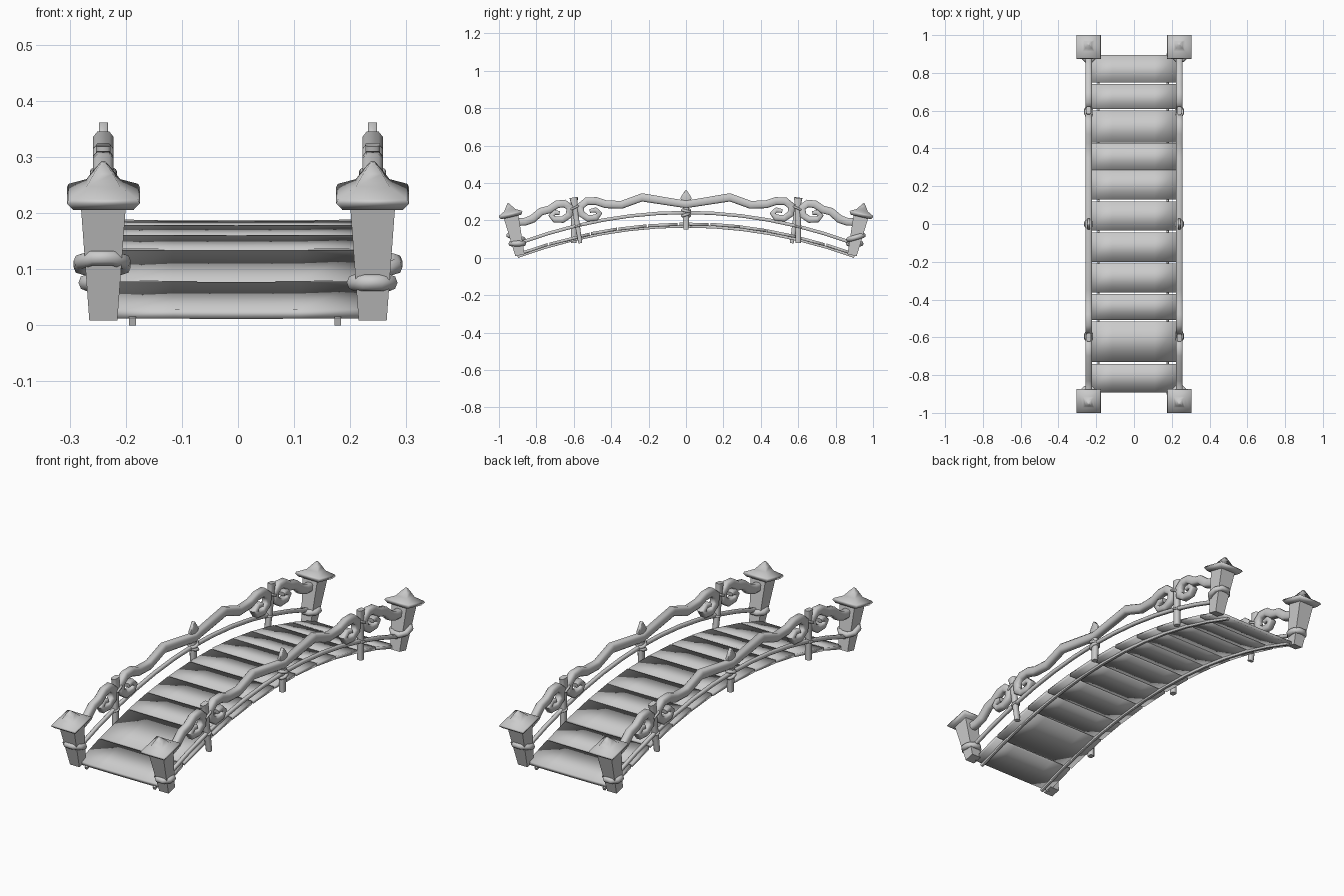
import bpy, bmesh, math, random
from mathutils import Vector, Matrix

if "Cube" in bpy.data.objects:
    bpy.data.objects.remove(bpy.data.objects["Cube"])

random.seed(4)
side_parts = []


def arc(y, top):
    return top - 0.2 * y * y


def loft(name, rings, closed=False, side=True):
    """Skin a list of equal-length vertex rings."""
    bm = bmesh.new()
    vs = [[bm.verts.new(p) for p in r] for r in rings]
    n, m = len(vs), len(vs[0])
    for i in range(n if closed else n - 1):
        a, b = vs[i], vs[(i + 1) % n]
        for j in range(m):
            k = (j + 1) % m
            bm.faces.new((a[j], a[k], b[k], b[j]))
    if not closed:
        bm.faces.new(vs[0][::-1])
        bm.faces.new(vs[-1])
    bmesh.ops.recalc_face_normals(bm, faces=bm.faces[:])
    me = bpy.data.meshes.new(name)
    bm.to_mesh(me)
    bm.free()
    ob = bpy.data.objects.new(name, me)
    bpy.context.collection.objects.link(ob)
    if side:
        side_parts.append(ob)
    return ob


def sweep(name, pts, x=0.24, hw=0.018, chamfer=0.6, side=True):
    """Chamfered bar along (y, z, half thickness) points in a plane of constant x."""
    c = chamfer
    sec = [(1, c), (c, 1), (-c, 1), (-1, c), (-1, -c), (-c, -1), (c, -1), (1, -c)]
    rings = []
    for i, (y, z, t) in enumerate(pts):
        a, b = pts[max(i - 1, 0)], pts[min(i + 1, len(pts) - 1)]
        d = Vector((b[0] - a[0], b[1] - a[1])).normalized()
        rings.append([(x + u * hw, y - d.y * v * t, z + d.x * v * t) for u, v in sec])
    return loft(name, rings, side=side)


def ring(name, centre, rx, ry, r, tilt_x=0):
    """Eight-sided rope ring."""
    m = Matrix.Translation(centre) @ Matrix.Rotation(math.radians(tilt_x), 4, 'X')
    rings = []
    for i in range(8):
        a = math.radians(45 * i + 22.5)
        row = []
        for j in range(8):
            b = math.radians(45 * j)
            row.append(m @ Vector(((rx + r * math.cos(b)) * math.cos(a),
                                   (ry + r * math.cos(b)) * math.sin(a), r * math.sin(b))))
        rings.append(row)
    return loft(name, rings, closed=True)


def square_stack(name, sections, m):
    """Square sections (z, half width) stacked along local z."""
    return loft(name, [[m @ Vector((sx * h, sy * h, z)) for sx, sy in
                        ((1, 1), (-1, 1), (-1, -1), (1, -1))] for z, h in sections])


# deck planks
edges = [(-0.893, -0.74), (-0.73, -0.515), (-0.508, -0.37), (-0.362, -0.21), (-0.2, -0.045),
         (-0.035, 0.12), (0.13, 0.285), (0.287, 0.43), (0.432, 0.6), (0.61, 0.74), (0.75, 0.895)]
for i, (y0, y1) in enumerate(edges):
    lift = random.uniform(-0.002, 0.002)
    rings = []
    for u in (-1, -0.5, 0, 0.5, 1):
        x = -0.003 + u * 0.226
        dz = lift - 0.001 * (1 - u * u)
        z0, z1 = arc(y0, 0.189) + dz, arc(y1, 0.189) + dz
        rings.append([(x, y0, z0), (x, y1, z1), (x, y1, z1 - 0.016), (x, y0, z0 - 0.016)])
    loft(f"plank_{i + 1}", rings, side=False)

# bearers under the deck
ys = [-0.9 + 0.15 * i for i in range(13)]
for name, x in (("left_bearer", -0.188), ("right_bearer", 0.178)):
    sweep(name, [(y, arc(y, 0.168), 0.007) for y in ys], x, 0.006, 0.95, side=False)

# thin lower rail
sweep("lower_rail", [(y * 0.985, arc(y, 0.242), 0.009) for y in ys], 0.242, 0.009)

# wavy handrail with a scroll at each end
half = [(0, 0.285, 0.02), (0.235, 0.323, 0.022), (0.345, 0.283, 0.021), (0.43, 0.286, 0.021),
        (0.48, 0.303, 0.021), (0.53, 0.303, 0.021), (0.565, 0.275, 0.021), (0.56, 0.235, 0.019),
        (0.525, 0.211, 0.018), (0.48, 0.215, 0.017), (0.463, 0.238, 0.016),
        (0.483, 0.256, 0.014), (0.515, 0.25, 0.01)]
sweep("handrail", [(-y, z, t) for y, z, t in half[:0:-1]] + half)

# short end scrolls joining the corner posts
scroll = [(0.91, 0.19, 0.02), (0.86, 0.193, 0.021), (0.82, 0.208, 0.022), (0.775, 0.247, 0.021),
          (0.73, 0.258, 0.021), (0.69, 0.286, 0.021), (0.65, 0.29, 0.021), (0.62, 0.268, 0.021),
          (0.625, 0.228, 0.019), (0.66, 0.204, 0.018), (0.703, 0.205, 0.017),
          (0.72, 0.225, 0.016), (0.702, 0.243, 0.014), (0.675, 0.239, 0.01)]
for s, end in ((-1, "front"), (1, "back")):
    sweep(f"{end}_scroll", [(s * y, z, t) for y, z, t in scroll])

    # leaning corner post with flared cap
    m = Matrix.Translation((0.24, s * 0.888, 0.014)) @ Matrix.Rotation(-s * 0.225, 4, 'X')
    square_stack(f"{end}_post", [(0, 0.025), (0.212, 0.04)], m)
    square_stack(f"{end}_post_cap", [(0.209, 0.054), (0.223, 0.065), (0.23, 0.062),
                                     (0.246, 0.03), (0.266, 0.017), (0.284, 0.004)], m)

# rope rings on the corner posts
ring("front_post_ring", (0.239, -0.902, 0.076), 0.034, 0.036, 0.015)
ring("back_post_ring", (0.242, 0.909, 0.109), 0.041, 0.044, 0.014, tilt_x=16)

# intermediate posts and their ties
sweep("front_baluster", [(-0.565, 0.078, 0.01), (-0.585, 0.2, 0.014),
                         (-0.597, 0.29, 0.016), (-0.602, 0.322, 0.021)], hw=0.013)
sweep("back_baluster", [(0.6, 0.078, 0.014), (0.6, 0.2, 0.014),
                        (0.598, 0.29, 0.018), (0.6, 0.32, 0.022)], hw=0.013)
ring("front_tie", (0.24, -0.595, 0.268), 0.02, 0.034, 0.006, tilt_x=25)
ring("back_tie", (0.24, 0.595, 0.265), 0.02, 0.034, 0.006, tilt_x=-25)
ring("front_rail_tie", (0.24, -0.578, 0.17), 0.016, 0.018, 0.005, tilt_x=15)
ring("back_rail_tie", (0.24, 0.6, 0.165), 0.016, 0.018, 0.005, tilt_x=-15)

# centre post, ropes and spear finial
sweep("centre_post", [(0, 0.152, 0.014), (0, 0.22, 0.017), (0, 0.285, 0.017)], hw=0.013)
ring("centre_rope_lower", (0.24, 0, 0.23), 0.018, 0.022, 0.008, tilt_x=18)
ring("centre_rope_upper", (0.24, 0, 0.25), 0.018, 0.022, 0.008, tilt_x=-14)
sweep("finial", [(0, 0.27, 0.014), (0, 0.3, 0.022), (0, 0.32, 0.03),
                 (0, 0.34, 0.018), (0, 0.361, 0.003)], hw=0.008, chamfer=0.8)

# soft shading: planks and caps fully smooth, hard corners kept elsewhere
for ob in bpy.data.objects:
    soft = "plank" in ob.name or "cap" in ob.name
    ob.data.polygons.foreach_set("use_smooth", [True] * len(ob.data.polygons))
    ob.select_set(not soft)
bpy.context.view_layer.objects.active = side_parts[0]
bpy.ops.object.shade_smooth_by_angle(angle=math.radians(60))

# opposite railing: the same parts turned half a revolution
for ob in side_parts:
    twin = ob.copy()
    twin.name = "left_" + ob.name
    ob.name = "right_" + ob.name
    twin.rotation_euler = (0, 0, math.pi)
    bpy.context.collection.objects.link(twin)
